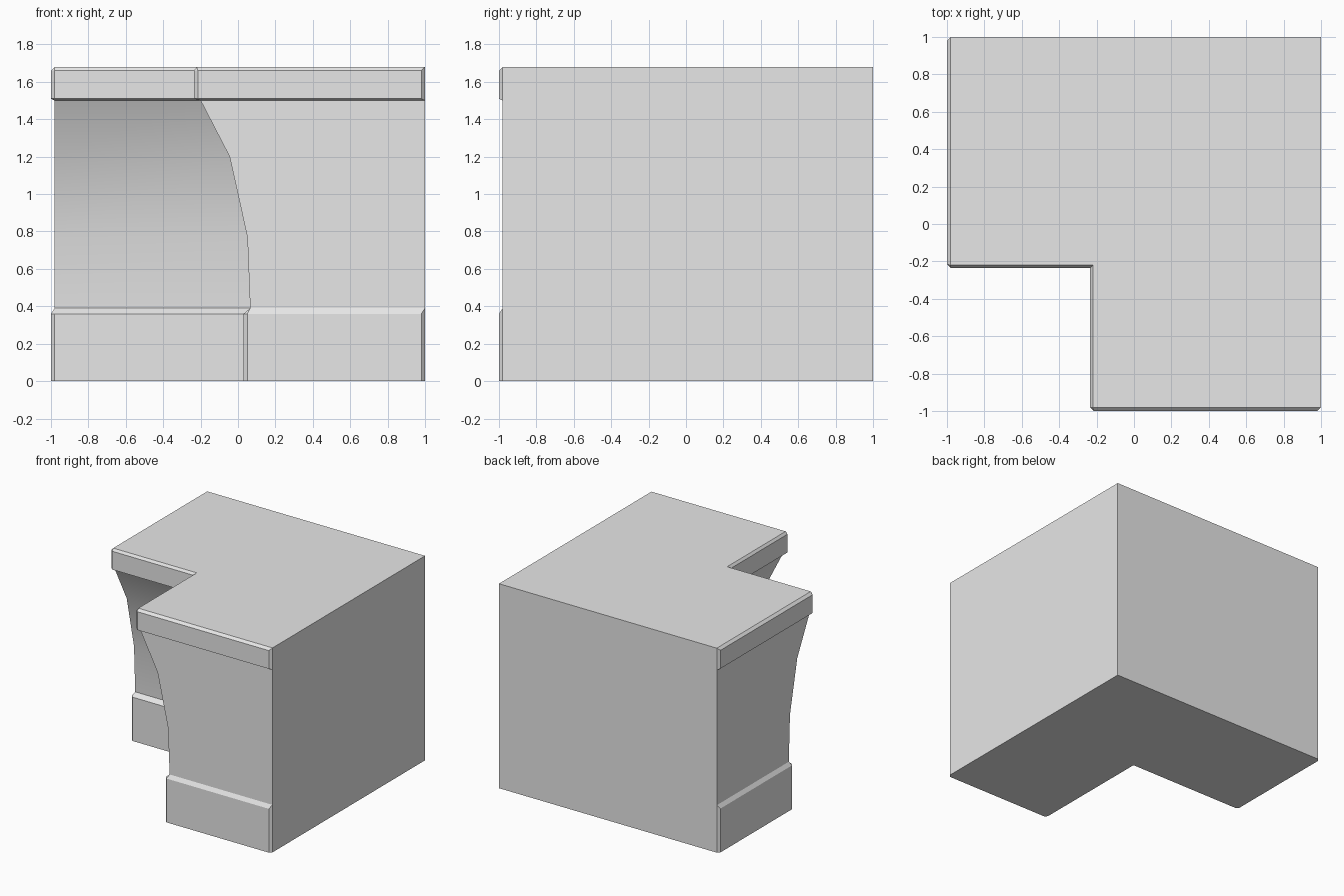
import bpy, bmesh, math

cube = bpy.data.objects.get("Cube")
if cube:
    bpy.data.objects.remove(cube, do_unlink=True)

GREY = (0.8, 0.8, 0.8, 1.0)
grey = bpy.data.materials.new("plain grey")
grey.use_nodes = True
grey.diffuse_color = GREY
grey.node_tree.nodes["Principled BSDF"].inputs["Base Color"].default_value = GREY

BODY = 0.98  # reach of both end faces without trim


def outline(inner, reach):
    """L-shaped plan: inner faces at `inner`, trimmed ends bevelled out to `reach`."""
    c = reach - BODY
    arm = [(-BODY, 1), (-reach, 1 - c), (-reach, inner + c), (-BODY, inner)]
    # the second arm is the first one mirrored across the diagonal
    return [(1, 1)] + arm + [(inner, inner)] + [(y, x) for x, y in reversed(arm)]


def loft(name, levels):
    """Stack the outlines in height, join them with quads and cap both ends."""
    bm = bmesh.new()
    rings = [[bm.verts.new((x, y, z)) for x, y in outline(inner, reach)]
             for z, inner, reach in levels]
    for low, high in zip(rings, rings[1:]):
        for i in range(len(low)):
            j = (i + 1) % len(low)
            bm.faces.new((low[i], low[j], high[j], high[i]))
    bm.faces.new(rings[0])
    bm.faces.new(rings[-1])
    bmesh.ops.remove_doubles(bm, verts=bm.verts, dist=0.0005)
    bmesh.ops.recalc_face_normals(bm, faces=bm.faces)
    mesh = bpy.data.meshes.new(name)
    bm.to_mesh(mesh)
    bm.free()
    mesh.materials.append(grey)
    obj = bpy.data.objects.new(name, mesh)
    bpy.context.collection.objects.link(obj)
    return obj


# height, inner face position, end reach
plinth = [(0, 0.03, 1), (0.36, 0.03, 1)]
curved_wall = [(0.39, 0.065, BODY), (0.77, 0.05, BODY),
               (1.2, -0.045, BODY), (1.5, -0.2, BODY)]
cornice = [(1.51, -0.235, 1), (1.66, -0.235, 1), (1.68, -0.22, BODY)]

corner = loft("corner_wall_block", plinth + curved_wall + cornice)

# smooth only the gentle bends of the curved wall
bpy.ops.object.select_all(action='DESELECT')
corner.select_set(True)
bpy.context.view_layer.objects.active = corner
bpy.ops.object.shade_smooth_by_angle(angle=math.radians(20))
